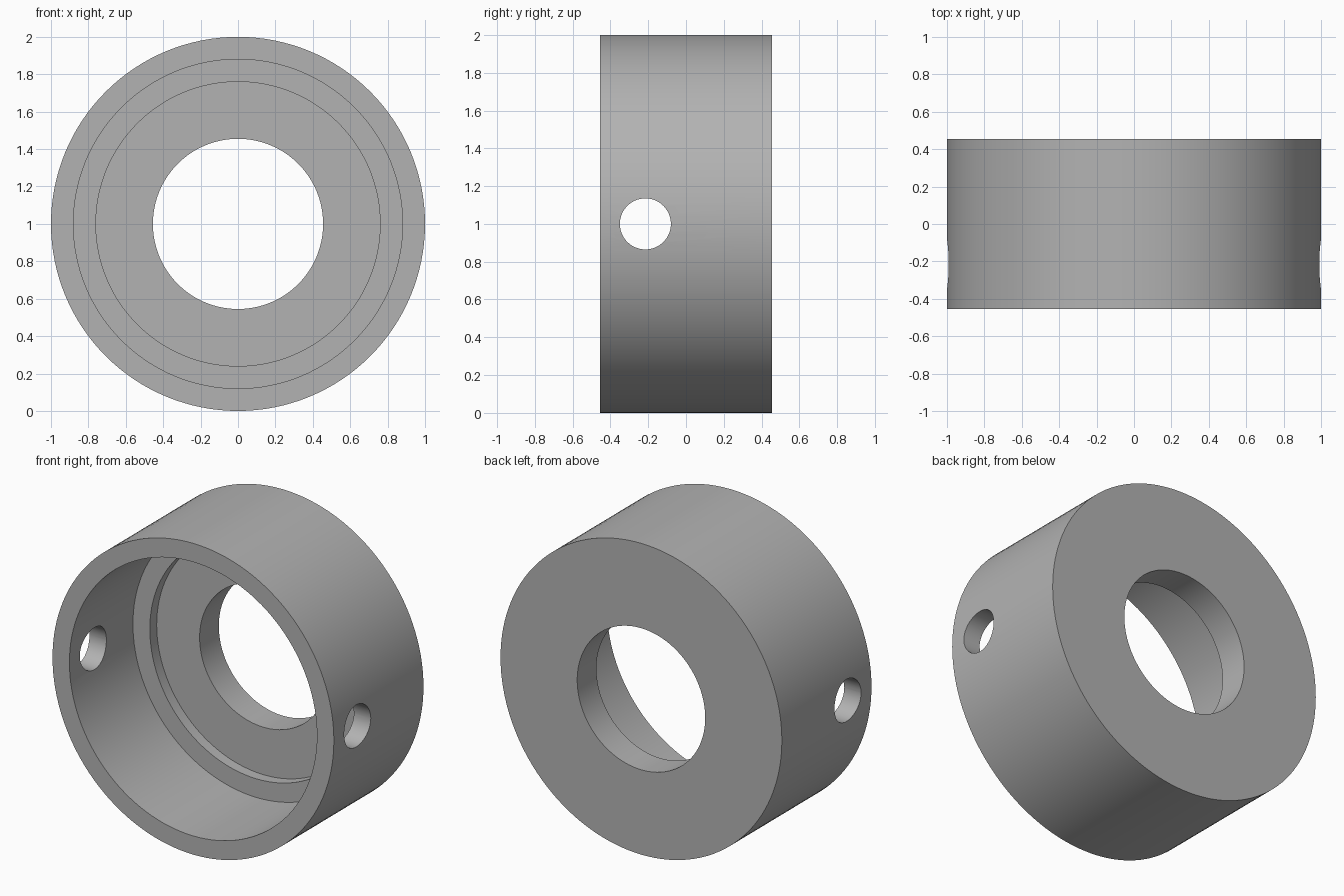
import bpy
import bmesh
import math
from mathutils import Matrix, Vector

cube = bpy.data.objects.get("Cube")
if cube:
    bpy.data.objects.remove(cube, do_unlink=True)

SEGMENTS = 128
CENTRE = Vector((0, 0, 1))
HALF_DEPTH = 0.455
LEDGE_Y = 0.19
FLOOR_Y = 0.26

# Plain grey metal
grey = bpy.data.materials.new("grey_metal")
grey.use_nodes = True
colour = (0.45, 0.45, 0.45, 1)
grey.diffuse_color = colour
grey.node_tree.nodes["Principled BSDF"].inputs["Base Color"].default_value = colour


def make_object(name, bm):
    bmesh.ops.recalc_face_normals(bm, faces=bm.faces[:])
    mesh = bpy.data.meshes.new(name)
    bm.to_mesh(mesh)
    bm.free()
    obj = bpy.data.objects.new(name, mesh)
    bpy.context.collection.objects.link(obj)
    mesh.materials.append(grey)
    return obj


def lathe(name, profile):
    """Turn a closed (radius, y) profile around the y axis."""
    bm = bmesh.new()
    verts = [bm.verts.new(CENTRE + Vector((r, y, 0))) for r, y in profile]
    edges = [bm.edges.new((v, verts[i - 1])) for i, v in enumerate(verts)]
    bmesh.ops.spin(bm, geom=verts + edges, cent=CENTRE, axis=(0, 1, 0),
                   angle=math.tau, steps=SEGMENTS, use_merge=True)
    bmesh.ops.remove_doubles(bm, verts=bm.verts[:], dist=1e-5)
    return make_object(name, bm)


# Collar: outer wall, stepped bore and back plate with a round opening
collar = lathe("collar_body", [
    (1.0, -HALF_DEPTH), (1.0, HALF_DEPTH),
    (0.455, HALF_DEPTH), (0.455, FLOOR_Y),
    (0.76, FLOOR_Y), (0.76, LEDGE_Y),
    (0.88, LEDGE_Y), (0.88, -HALF_DEPTH),
])

# Cross-drilled hole through both side walls
bm = bmesh.new()
bmesh.ops.create_cone(bm, cap_ends=True, segments=64, radius1=0.135,
                      radius2=0.135, depth=3,
                      matrix=Matrix.Translation((0, -0.215, 1))
                      @ Matrix.Rotation(math.pi / 2, 4, "Y"))
drill = make_object("side_hole_cutter", bm)
drill.hide_render = True

cut = collar.modifiers.new("side_holes", "BOOLEAN")
cut.operation = "DIFFERENCE"
cut.solver = "EXACT"
cut.object = drill

bpy.ops.object.select_all(action="DESELECT")
collar.select_set(True)
bpy.context.view_layer.objects.active = collar
bpy.ops.object.modifier_apply(modifier=cut.name)
bpy.data.objects.remove(drill, do_unlink=True)

# Smooth round walls, crisp rims
bpy.ops.object.shade_smooth_by_angle(angle=math.radians(30))
